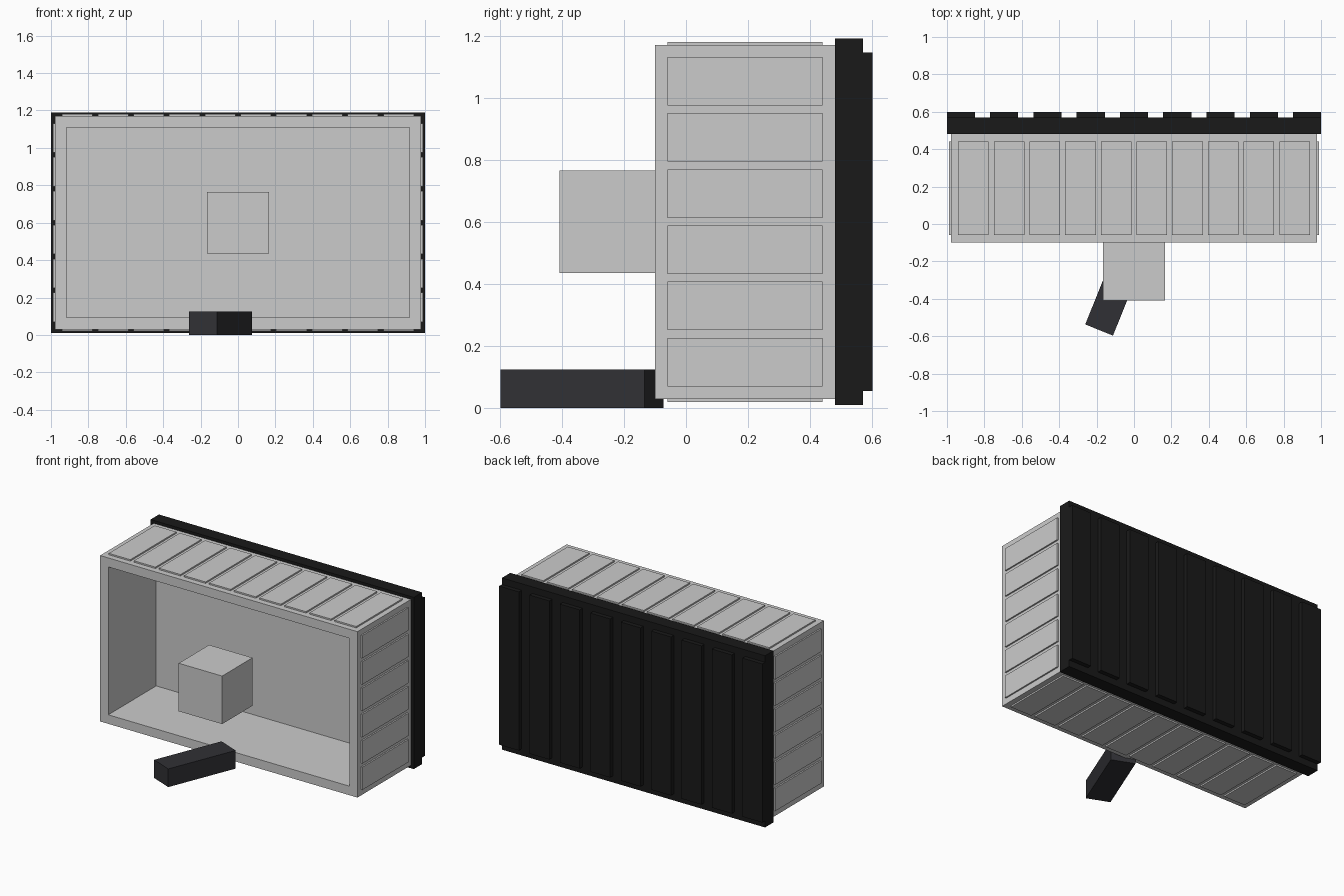
import bpy, bmesh
from math import radians
from mathutils import Matrix, Vector

if "Cube" in bpy.data.objects:
    bpy.data.objects.remove(bpy.data.objects["Cube"])


def add_box(bm, lo, hi):
    lo, hi = Vector(lo), Vector(hi)
    m = Matrix.Translation((lo + hi) / 2) @ Matrix.Diagonal((*(hi - lo), 1))
    return bmesh.ops.create_cube(bm, size=1, matrix=m)["verts"]


def finish(bm, name, mat=None):
    mesh = bpy.data.meshes.new(name)
    bmesh.ops.recalc_face_normals(bm, faces=bm.faces)
    bm.to_mesh(mesh)
    bm.free()
    ob = bpy.data.objects.new(name, mesh)
    bpy.context.collection.objects.link(ob)
    if mat:
        mesh.materials.append(mat)
    return ob


def boxes(name, spans, mat=None):
    bm = bmesh.new()
    for lo, hi in spans:
        add_box(bm, lo, hi)
    return finish(bm, name, mat)


def material(name, color):
    m = bpy.data.materials.new(name)
    m.diffuse_color = (*color, 1)
    m.use_nodes = True
    m.node_tree.nodes["Principled BSDF"].inputs["Base Color"].default_value = m.diffuse_color
    return m


black = material("black", (0.01, 0.01, 0.01))
charcoal = material("charcoal", (0.03, 0.03, 0.035))

X, Z0, Z1 = 0.978, 0.03, 1.17   # housing half width, bottom, top
Y0, Y1 = -0.1, 0.48             # housing front, back
T = 0.01                        # raised panel thickness

# Housing: a box with its front face inset and pushed back
bm = bmesh.new()
add_box(bm, (-X, Y0, Z0), (X, Y1, Z1))
front = min(bm.faces, key=lambda f: f.calc_center_median().y)
bmesh.ops.inset_region(bm, faces=[front], thickness=0.062, use_even_offset=True)
r = bmesh.ops.extrude_face_region(bm, geom=[front])
bmesh.ops.translate(bm, vec=(0, 0.52, 0),
                    verts=[v for v in r["geom"] if isinstance(v, bmesh.types.BMVert)])
if front.is_valid:
    bmesh.ops.delete(bm, geom=[front], context="FACES_ONLY")
finish(bm, "housing")

# Raised panels on both sides
side = []
for s in (-1, 1):
    xa, xb = sorted((s * (X - 0.005), s * (X + T)))
    for i in range(6):
        z = 0.07 + 0.181 * i
        side.append(((xa, -0.06, z), (xb, 0.44, z + 0.156)))
boxes("side_panels", side)

# Raised panels on the top and underside
flat = []
for za, zb in ((Z0 - T, Z0 + 0.005), (Z1 - 0.005, Z1 + T)):
    for i in range(10):
        x = (i - 4.5) * 0.1908
        flat.append(((x - 0.082, -0.06, za), (x + 0.082, 0.44, zb)))
boxes("top_and_bottom_panels", flat)

# Back plate and its vertical ribs
boxes("back_plate", [((-1, Y1, 0.01), (1, 0.57, 1.19))], black)
boxes("back_ribs", [((x - 0.075, 0.565, 0.055), (x + 0.075, 0.6, 1.145))
                    for x in ((i - 4) * 0.2313 for i in range(9))], black)

# Floating cube in the opening
boxes("cube", [((-0.165, -0.408, 0.435), (0.165, -0.078, 0.765))])

# Angled bar on the ground
bar = boxes("bar", [((-0.08, -0.25, 0), (0.08, 0.25, 0.125))], charcoal)
bar.data.transform(Matrix.Translation((-0.093, -0.335, 0))
                   @ Matrix.Rotation(radians(-22), 4, "Z"))
